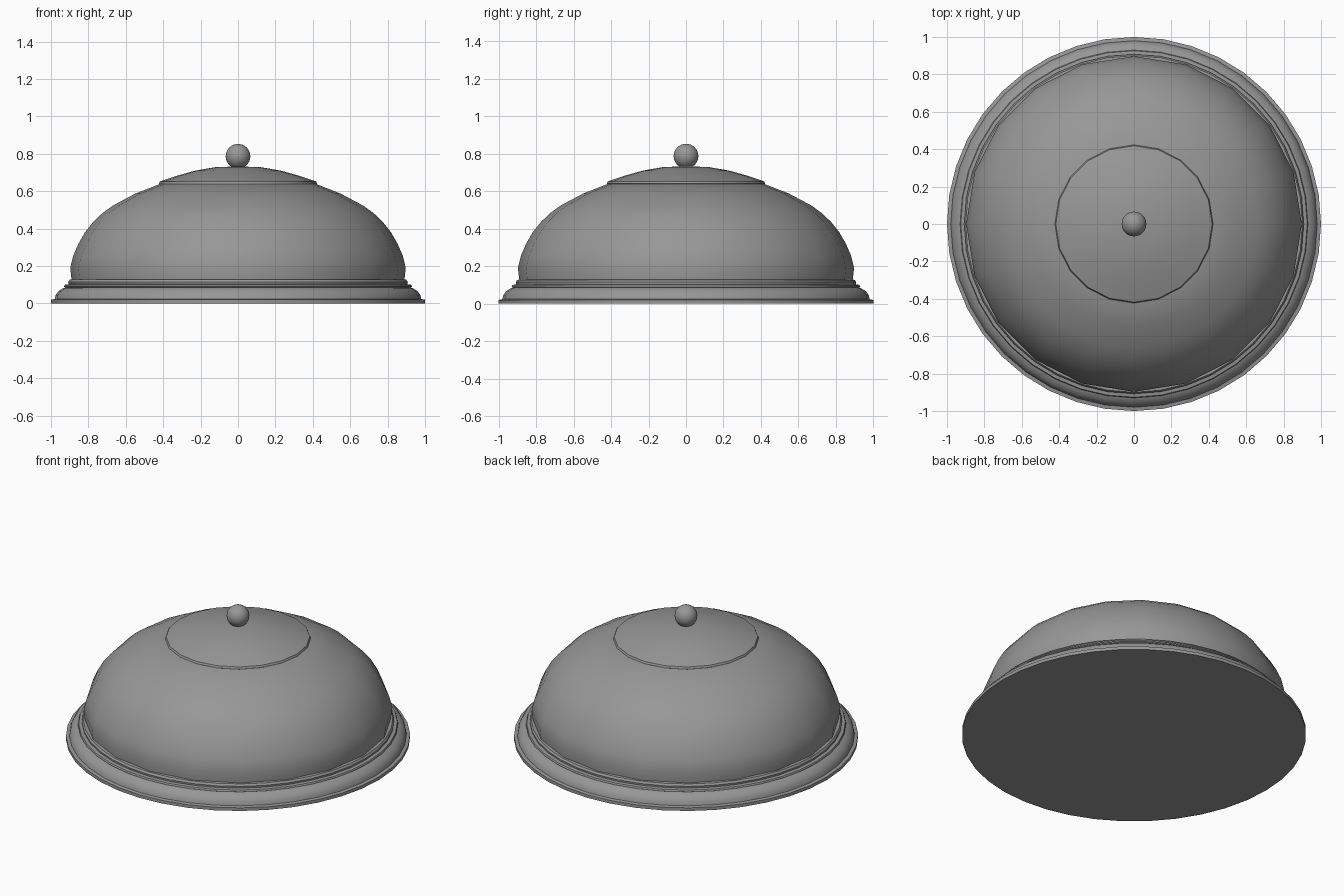
import bpy, bmesh, math

if "Cube" in bpy.data.objects:
    bpy.data.objects.remove(bpy.data.objects["Cube"])

grey = bpy.data.materials.new("dark_grey")
grey.diffuse_color = (0.31, 0.31, 0.31, 1)
grey.use_nodes = True
grey.node_tree.nodes["Principled BSDF"].inputs["Base Color"].default_value = grey.diffuse_color


def lathe(name, profile, sides, angle=30):
    """Revolve (radius, z) points about z; close open ends with a flat cap."""
    bm = bmesh.new()
    rings = []
    for r, z in profile:
        if r == 0:
            rings.append([bm.verts.new((0, 0, z))] * sides)
        else:
            rings.append([bm.verts.new((r * math.cos(2 * math.pi * i / sides),
                                        r * math.sin(2 * math.pi * i / sides), z))
                          for i in range(sides)])
    for a, b in zip(rings, rings[1:]):
        for i in range(sides):
            j = (i + 1) % sides
            bm.faces.new(dict.fromkeys((a[i], a[j], b[j], b[i])))
    if profile[0][0] > 0:
        bm.faces.new(rings[0][::-1])
    if profile[-1][0] > 0:
        bm.faces.new(rings[-1])
    bmesh.ops.recalc_face_normals(bm, faces=bm.faces)
    mesh = bpy.data.meshes.new(name)
    bm.to_mesh(mesh)
    bm.free()
    mesh.materials.append(grey)
    ob = bpy.data.objects.new(name, mesh)
    bpy.context.collection.objects.link(ob)
    bpy.ops.object.select_all(action='DESELECT')
    ob.select_set(True)
    bpy.context.view_layer.objects.active = ob
    bpy.ops.object.shade_smooth_by_angle(angle=math.radians(angle))
    return ob


# Stepped base moulding, closed underneath
lathe("base_moulding", [
    (1.0, 0), (1.0, 0.02), (0.98, 0.024), (0.975, 0.045), (0.96, 0.066),
    (0.935, 0.082), (0.922, 0.086), (0.93, 0.09), (0.926, 0.1),
    (0.906, 0.103), (0.908, 0.115), (0.9, 0.127), (0.86, 0.13)], 40)

# Coarse-sided dome shell
lathe("dome", [
    (0.888, 0.11), (0.897, 0.19), (0.881, 0.256), (0.853, 0.32),
    (0.818, 0.381), (0.775, 0.435), (0.726, 0.482), (0.67, 0.523),
    (0.55, 0.587), (0.42, 0.638)], 20)

# Shallow cap with a thin raised lip
lathe("top_cap", [
    (0.415, 0.635), (0.423, 0.64), (0.418, 0.652), (0.33, 0.682),
    (0.23, 0.71), (0.12, 0.729), (0, 0.733)], 20)

# Round knob
lathe("knob", [(0.066 * math.sin(math.pi * i / 16) if 0 < i < 16 else 0,
                0.787 - 0.066 * math.cos(math.pi * i / 16)) for i in range(17)], 32)
